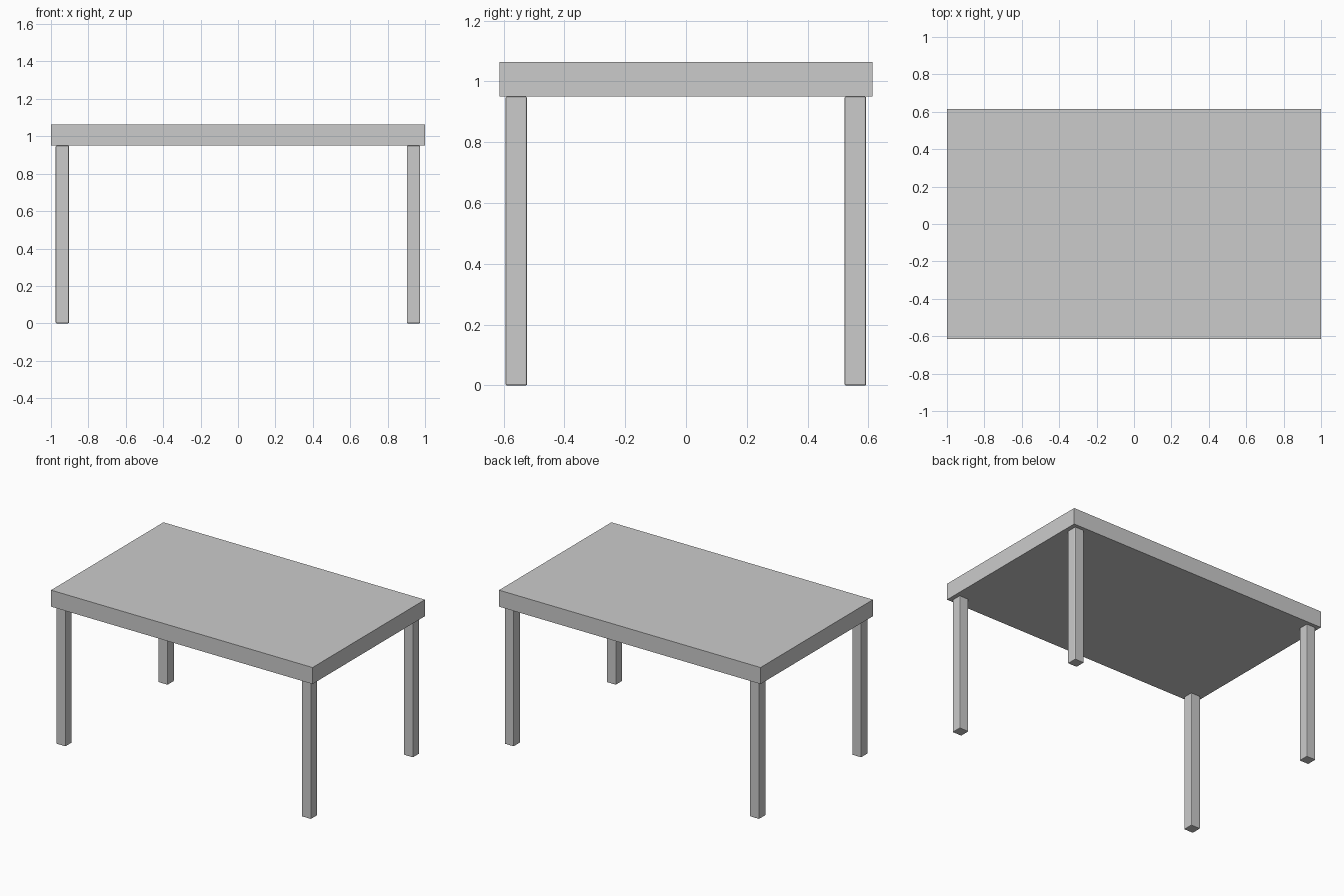
import bpy
import bmesh

if "Cube" in bpy.data.objects:
    bpy.data.objects.remove(bpy.data.objects["Cube"])


def box(name, center, size, bevel=0.0):
    """Box mesh with optional slightly rounded edges."""
    bm = bmesh.new()
    bmesh.ops.create_cube(bm, size=1.0)
    bmesh.ops.scale(bm, vec=size, verts=bm.verts)
    if bevel:
        bmesh.ops.bevel(bm, geom=bm.edges[:], offset=bevel, segments=2,
                        profile=0.5, affect='EDGES')
    mesh = bpy.data.meshes.new(name)
    bm.to_mesh(mesh)
    bm.free()
    obj = bpy.data.objects.new(name, mesh)
    obj.location = center
    bpy.context.collection.objects.link(obj)
    return obj


TOP_Z, UNDER_Z = 1.064, 0.95
LEG = 0.071

# Table top slab
box("table_top", (0, 0, (TOP_Z + UNDER_Z) / 2), (2.0, 1.228, TOP_Z - UNDER_Z))

# Four legs with softened edges, one near each corner
for side, x in (("left", -0.939), ("right", 0.938)):
    for end, y in (("front", -0.558), ("back", 0.557)):
        box(f"{end}_{side}_leg", (x, y, UNDER_Z / 2), (LEG, LEG, UNDER_Z), 0.005)
